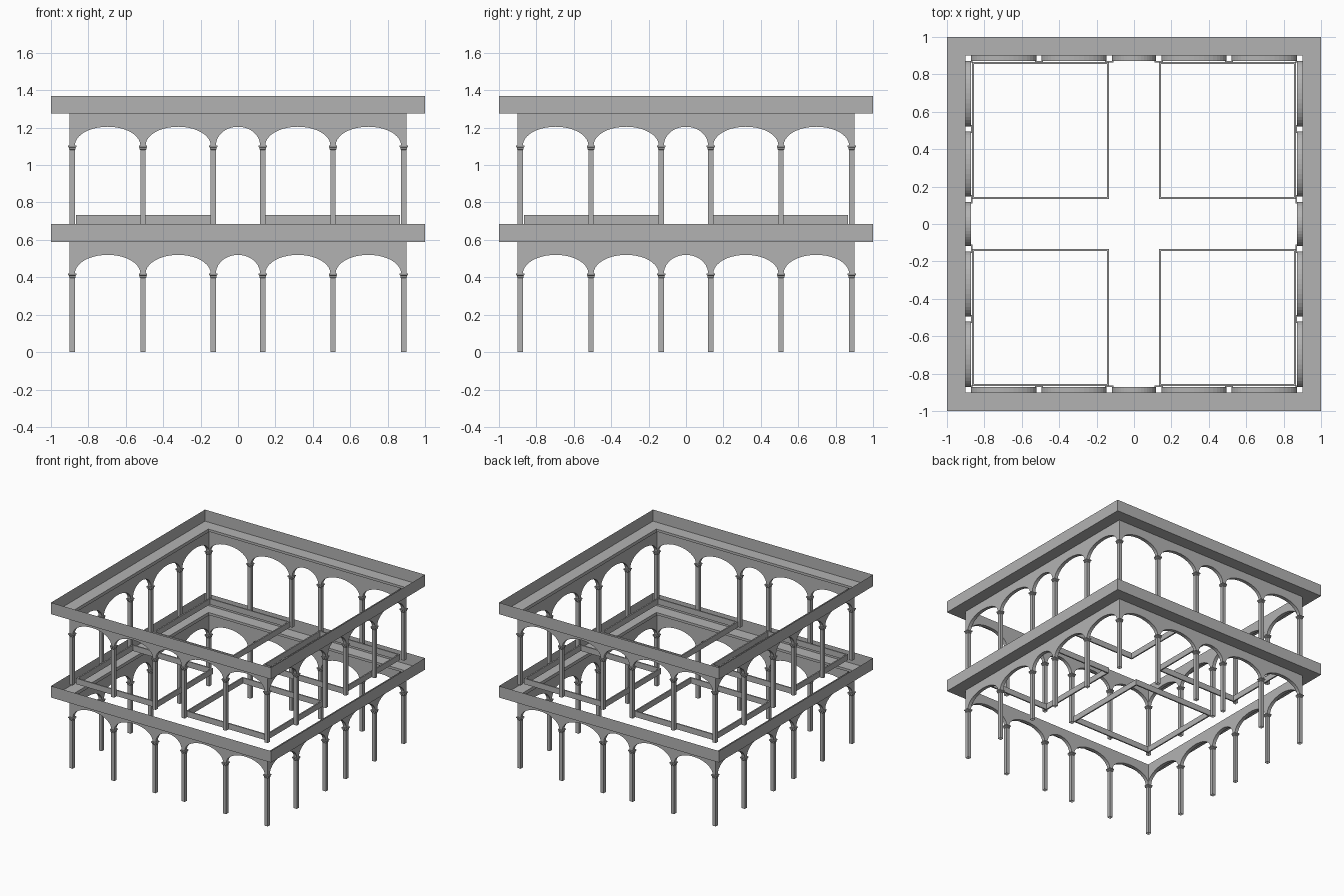
import bpy, bmesh, math
from mathutils import Matrix, Vector

cube = bpy.data.objects.get("Cube")
if cube:
    bpy.data.objects.remove(cube, do_unlink=True)

stone = bpy.data.materials.new("grey stone")
stone.use_nodes = True
GREY = (0.45, 0.45, 0.45, 1)
stone.diffuse_color = GREY
stone.node_tree.nodes["Principled BSDF"].inputs["Base Color"].default_value = GREY

OUT, INN = 0.9, 0.872          # outer and inner wall planes
MID, HALF = 0.886, 0.014       # column centre line and half width
COLUMNS = [-MID, -0.508, -0.132, 0.132, 0.508, MID]
STEPS = 20


def quarter_turns(name, faces, centre=(0, 0, 0)):
    """Repeat one side's faces on all four sides and make an object."""
    bm = bmesh.new()
    for k in range(4):
        turn = Matrix.Rotation(k * math.pi / 2, 3, 'Z')
        for f in faces:
            bm.faces.new([bm.verts.new(turn @ Vector(p)) for p in f])
    bmesh.ops.remove_doubles(bm, verts=bm.verts, dist=0.0001)
    mesh = bpy.data.meshes.new(name)
    bm.to_mesh(mesh)
    bm.free()
    mesh.materials.append(stone)
    obj = bpy.data.objects.new(name, mesh)
    obj.location = centre
    bpy.context.collection.objects.link(obj)
    return obj


def panel(x0, x1, z0, z1, top, y, inward=False):
    f = [(x0, y, z0), (x1, y, z1), (x1, y, top), (x0, y, top)]
    return f[::-1] if inward else f


def arcade(name, spring, crown, top):
    """Hollow wall with an elliptical arch between each pair of columns."""
    faces = []
    for a, b in zip(COLUMNS, COLUMNS[1:]):
        mid, r = (a + b) / 2, (b - a) / 2 - HALF
        pts = []
        for i in range(STEPS + 1):
            t = math.pi * (1 - i / STEPS)
            pts.append((mid + r * math.cos(t), spring + (crown - spring) * math.sin(t)))
        for (x0, z0), (x1, z1) in zip(pts, pts[1:]):
            faces.append(panel(x0, x1, z0, z1, top, -OUT))
            faces.append(panel(x0, x1, z0, z1, top, -INN, True))
            faces.append([(x0, -OUT, z0), (x0, -INN, z0), (x1, -INN, z1), (x1, -OUT, z1)])
    for c in COLUMNS:
        faces.append(panel(c - HALF, c + HALF, spring, spring, top, -OUT))
        if abs(c) < MID:
            faces.append(panel(c - HALF, c + HALF, spring, spring, top, -INN, True))
    quarter_turns(name, faces)


def cornice(name, z0, z1):
    """Outer band with a soffit back to the wall, open above."""
    quarter_turns(name, [
        panel(-1, 1, z0, z0, z1, -1),
        [(-1, -1, z0), (-OUT, -OUT, z0), (OUT, -OUT, z0), (1, -1, z0)]])


def column(name, x, y, base, cap):
    """Square open shaft with a stepped capital."""
    profile = [(HALF, base), (HALF, cap - 0.025), (0.018, cap - 0.02),
               (0.018, cap - 0.012), (0.022, cap - 0.008), (0.022, cap), (HALF, cap)]
    faces = [[(-r0, -r0, z0), (r0, -r0, z0), (r1, -r1, z1), (-r1, -r1, z1)]
             for (r0, z0), (r1, z1) in zip(profile, profile[1:])]
    quarter_turns(name, faces, (x, y, 0))


def kerb(name, x, y):
    """Low square frame around one quarter of the upper floor."""
    o, i, z0, z1 = 0.366, 0.355, 0.685, 0.732
    quarter_turns(name, [
        panel(-o, o, z0, z0, z1, -o),
        panel(-i, i, z0, z0, z1, -i, True),
        [(-o, -o, z1), (o, -o, z1), (i, -i, z1), (-i, -i, z1)],
        [(-o, -o, z0), (-i, -i, z0), (i, -i, z0), (o, -o, z0)]], (x, y, 0))


# Two storeys: base, spring, crown, cornice bottom, cornice top
for level, base, spring, crown, low, high in (
        ("lower", 0.0, 0.42, 0.52, 0.59, 0.685),
        ("upper", 0.685, 1.105, 1.205, 1.275, 1.37)):
    arcade(level + "_arcade_wall", spring, crown, low)
    cornice(level + "_cornice", low, high)
    for side in range(4):
        spin = Matrix.Rotation(side * math.pi / 2, 3, 'Z')
        for n, c in enumerate(COLUMNS[:-1]):
            p = spin @ Vector((c, -MID, 0))
            column(f"{level}_column_{side + 1}_{n + 1}", p.x, p.y, base, spring)

# Four floor kerbs
for sx, left in ((-1, "right"), (1, "left")):
    for sy, depth in ((-1, "front"), (1, "back")):
        kerb(f"floor_kerb_{depth}_{left}", sx * 0.5, sy * 0.5)
